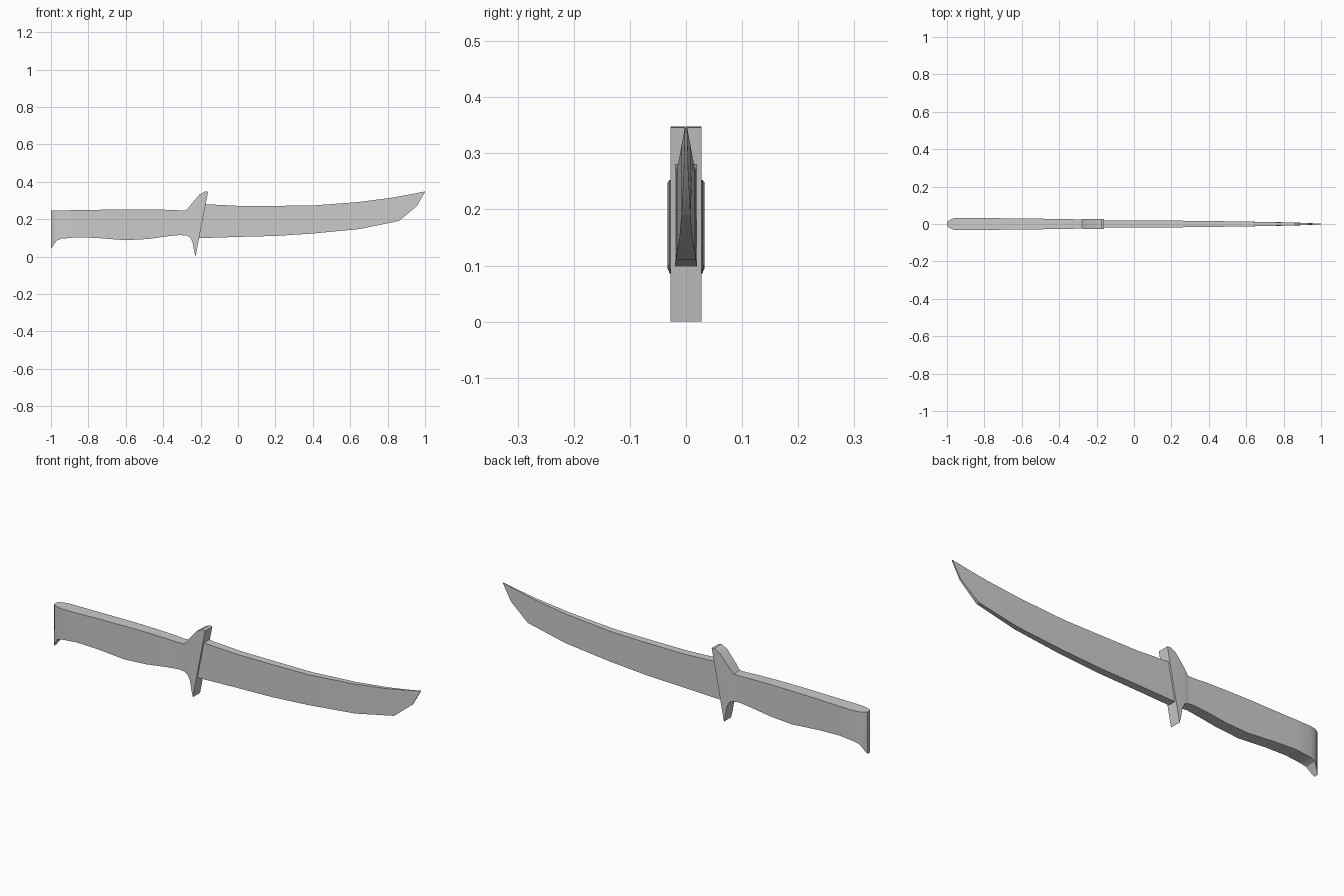
import bpy, bmesh, math


def loft(name, stations):
    """Each station: top x, top z, bottom x, bottom z, half thickness."""
    bm = bmesh.new()
    rings = []
    for xt, zt, xb, zb, h in stations:
        rings.append([bm.verts.new(p) for p in
                      ((xt, -h, zt), (xt, h, zt), (xb, h, zb), (xb, -h, zb))])
    for a, b in zip(rings, rings[1:]):
        for i in range(4):
            j = (i + 1) % 4
            bm.faces.new((a[i], a[j], b[j], b[i]))
    bm.faces.new(rings[0])
    bm.faces.new(rings[-1])
    bmesh.ops.recalc_face_normals(bm, faces=bm.faces)
    me = bpy.data.meshes.new(name)
    bm.to_mesh(me)
    bm.free()
    ob = bpy.data.objects.new(name, me)
    bpy.context.collection.objects.link(ob)
    bpy.context.view_layer.objects.active = ob
    ob.select_set(True)
    bpy.ops.object.shade_smooth_by_angle(angle=math.radians(25))
    ob.select_set(False)
    return ob


# Grip with hooked, rounded pommel, flowing into the slanted guard
loft("handle", [
    (-1.0, .247, -1.0, .04, .009),
    (-.99, .247, -.988, .06, .020),
    (-.97, .247, -.97, .085, .028),
    (-.94, .247, -.945, .095, .033),
    (-.86, .248, -.86, .103, .033),
    (-.75, .250, -.75, .099, .031),
    (-.60, .252, -.60, .087, .030),
    (-.48, .252, -.48, .094, .028),
    (-.38, .250, -.38, .108, .027),
    (-.31, .247, -.31, .115, .025),
    (-.277, .247, -.275, .112, .025),
])

# Guard, swept up above the spine and down below the edge
loft("guard", [
    (-.277, .247, -.275, .112, .025),
    (-.25, .28, -.256, .102, .028),
    (-.206, .332, -.243, .077, .028),
    (-.175, .348, -.235, .03, .028),
    (-.16, .346, -.227, 0, .028),
])

# Upswept blade thinning to the clipped tip
loft("blade", [
    (-.18, .280, -.215, .098, .020),
    (0, .271, 0, .105, .019),
    (.20, .271, .20, .110, .018),
    (.40, .273, .40, .123, .016),
    (.64, .291, .65, .147, .012),
    (.82, .314, .86, .190, .008),
    (.93, .334, .955, .268, .004),
    (1.0, .348, 1.0, .345, .002),
])
